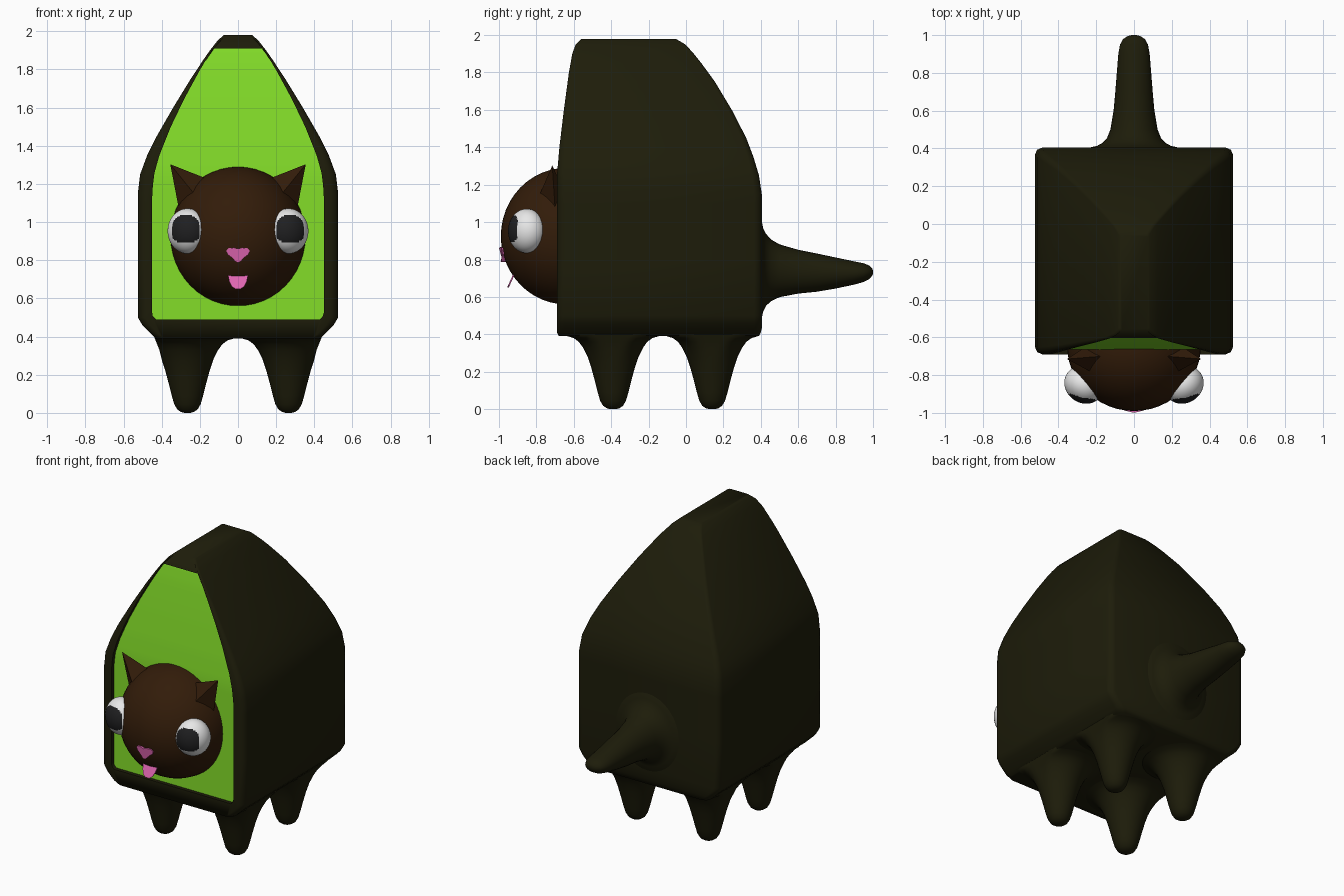
import bpy, bmesh, math

if "Cube" in bpy.data.objects:
    bpy.data.objects.remove(bpy.data.objects["Cube"])


def mat(name, rgb):
    m = bpy.data.materials.new(name)
    m.diffuse_color = (*rgb, 1)
    m.use_nodes = True
    m.node_tree.nodes["Principled BSDF"].inputs["Base Color"].default_value = m.diffuse_color
    return m


SKIN = mat("dark olive skin", (0.0125, 0.0118, 0.003))
GREEN = mat("bright green flesh", (0.23, 0.73, 0.022))
BROWN = mat("brown fur", (0.032, 0.0115, 0.0028))
WHITE = mat("eye white", (0.82, 0.82, 0.82))
BLACK = mat("pupil black", (0.014, 0.014, 0.015))
PINK = mat("pink", (0.74, 0.13, 0.44))


def lerp(table, z):
    """Linear lookup in a list of (z, value) pairs."""
    for (a, u), (b, v) in zip(table, table[1:]):
        if z <= b:
            return u + (v - u) * max(0, z - a) / (b - a)
    return table[-1][1]


def finish(bm, name, mats, angle=35):
    bmesh.ops.recalc_face_normals(bm, faces=bm.faces[:])
    me = bpy.data.meshes.new(name)
    bm.to_mesh(me)
    bm.free()
    for m in mats:
        me.materials.append(m)
    ob = bpy.data.objects.new(name, me)
    bpy.context.collection.objects.link(ob)
    if angle:
        bpy.ops.object.select_all(action='DESELECT')
        bpy.context.view_layer.objects.active = ob
        ob.select_set(True)
        bpy.ops.object.shade_smooth_by_angle(angle=math.radians(angle))
    return ob


def loft(name, rings, material):
    """Skin a list of closed point rings and cap both ends."""
    bm = bmesh.new()
    vs = [[bm.verts.new(p) for p in r] for r in rings]
    n = len(vs[0])
    for a, b in zip(vs, vs[1:]):
        for i in range(n):
            bm.faces.new((a[i], a[(i + 1) % n], b[(i + 1) % n], b[i]))
    bm.faces.new(vs[0])
    bm.faces.new(vs[-1])
    return finish(bm, name, [material], 60)


def ellipsoid(name, centre, radii, mats, seg=48, rule=None, turn=0):
    bm = bmesh.new()
    bmesh.ops.create_uvsphere(bm, u_segments=seg, v_segments=seg // 2, radius=1)
    for f in bm.faces:
        if rule and rule(f.calc_center_median()):
            f.material_index = 1
    for v in bm.verts:
        x, y, z = (c * r for c, r in zip(v.co, radii))
        v.co = (centre[0] + x * math.cos(turn) - y * math.sin(turn),
                centre[1] + x * math.sin(turn) + y * math.cos(turn), centre[2] + z)
    return finish(bm, name, mats)


def plate(name, pts, thick, material):
    """Thin plate from a front outline of (x, y, z) points."""
    bm = bmesh.new()
    f = bm.faces.new([bm.verts.new(p) for p in pts])
    ext = bmesh.ops.extrude_face_region(bm, geom=[f], use_keep_orig=True)
    for v in ext["geom"]:
        if isinstance(v, bmesh.types.BMVert):
            v.co.y += thick
    return finish(bm, name, [material], 0)


# Body: rounded box bulging upward to a narrow top, with a recessed front panel
WIDTH = [(0.39, 0.43), (0.42, 0.46), (0.45, 0.495), (0.50, 0.525), (1.15, 0.525),
         (1.25, 0.513), (1.35, 0.476), (1.45, 0.426), (1.6, 0.34), (1.75, 0.248),
         (1.85, 0.182), (1.9, 0.147), (1.95, 0.108), (1.98, 0.075)]
BACK = [(0.39, 0.39), (0.42, 0.405), (1.15, 0.405), (1.25, 0.39), (1.35, 0.36), (1.45, 0.322),
        (1.6, 0.245), (1.75, 0.155), (1.85, 0.082), (1.9, 0.042), (1.95, -0.003), (1.98, -0.055)]
FRONT = [(0.39, -0.68), (0.41, -0.69), (1.25, -0.69), (1.4, -0.677), (1.6, -0.653),
         (1.8, -0.626), (1.9, -0.608), (1.95, -0.59), (1.98, -0.56)]
PANEL = [(0.49, 0.43), (0.51, 0.45), (1.15, 0.45), (1.25, 0.44), (1.35, 0.412),
         (1.5, 0.352), (1.65, 0.28), (1.8, 0.198), (1.91, 0.132)]
ROUND = [(1.2, 0.04), (1.5, 0.025), (1.9, 0.012)]
LEVELS = [0.39, 0.41, 0.43, 0.46, 0.5, 0.8, 1.1, 1.15, 1.2, 1.25, 1.3, 1.35, 1.4,
          1.45, 1.52, 1.6, 1.68, 1.75, 1.8, 1.85, 1.9, 1.93, 1.95, 1.97, 1.98]


def body_half(z):
    w, yf, yb, r = (lerp(t, z) for t in (WIDTH, FRONT, BACK, ROUND))
    zi = 0.49 + (z - 0.39) * 1.42 / 1.59
    wi, yi = lerp(PANEL, zi), lerp(FRONT, zi)
    k = r * 0.3
    return [(wi, yi + 0.025, zi), (wi, yi, zi), (w - r, yf, z), (w - k, yf + k, z),
            (w, yf + r, z), (w, yb - r, z), (w - k, yb - k, z), (w - r, yb, z)]


bm = bmesh.new()
rows = []
for z in LEVELS:
    half = body_half(z)
    ring = half + [(-x, y, q) for x, y, q in reversed(half)]
    rows.append([bm.verts.new(p) for p in ring])
for a, b in zip(rows, rows[1:]):
    for i in range(15):
        bm.faces.new((a[i], a[i + 1], b[i + 1], b[i]))
    bm.faces.new((a[15], a[0], b[0], b[15])).material_index = 1
for r in (rows[0], rows[-1]):
    bm.faces.new(r[2:14])
    for i in (0, 1):
        bm.faces.new((r[i], r[i + 1], r[14 - i], r[15 - i]))
finish(bm, "body", [SKIN, GREEN], 60)

# Legs: flared rounded pegs melting into the underside
CIRCLE = [(math.cos(i * math.tau / 32), math.sin(i * math.tau / 32)) for i in range(32)]
LEG = [(0.0, 0.015), (0.005, 0.034), (0.018, 0.053), (0.045, 0.069), (0.09, 0.082),
       (0.15, 0.097), (0.22, 0.116), (0.28, 0.136), (0.33, 0.161), (0.36, 0.183),
       (0.38, 0.21), (0.392, 0.25), (0.42, 0.25)]
for side, s in (("left", -1), ("right", 1)):
    for end, y in (("front", -0.39), ("back", 0.14)):
        loft(f"{end}_{side}_leg",
             [[(s * min(0.265 + c * r, 0.40 + max(0, z - 0.3) * 0.4), y + d * r, z)
               for c, d in CIRCLE] for z, r in LEG], SKIN)

# Tail: flared at the back wall, narrowing to a rounded tip (y, half width, half height, z)
TAIL = [(0.39, 0.25, 0.28, 0.745), (0.406, 0.23, 0.255, 0.745), (0.413, 0.197, 0.222, 0.745),
        (0.428, 0.168, 0.192, 0.745), (0.455, 0.143, 0.165, 0.742), (0.5, 0.125, 0.141, 0.74),
        (0.6, 0.108, 0.117, 0.735), (0.7, 0.099, 0.102, 0.73), (0.8, 0.091, 0.083, 0.728),
        (0.9, 0.083, 0.062, 0.728), (0.95, 0.074, 0.05, 0.73), (0.98, 0.057, 0.036, 0.732),
        (0.995, 0.033, 0.02, 0.733), (1.0, 0.012, 0.008, 0.733)]
loft("tail", [[(c * w, y, z + d * h) for c, d in CIRCLE] for y, w, h, z in TAIL], SKIN)

# Head
ellipsoid("head", (0, -0.64, 0.925), (0.355, 0.35, 0.365), [BROWN], 48)


def pupil(s):
    """Rounded patch on the eye, pointing forward of the eye's outward turn."""
    def rule(c):
        az = math.degrees(math.atan2(s * c.x, -c.y))
        return ((az + 25) / 44) ** 4 + ((c.z - 0.1) / 0.57) ** 4 < 1.15
    return rule


# Ears and eyes
for side, s in (("left", -1), ("right", 1)):
    bm = bmesh.new()
    base = [(0.17, -0.70, 1.23), (0.215, -0.79, 1.13), (0.31, -0.70, 1.07), (0.24, -0.64, 1.14)]
    ring = [bm.verts.new((s * x, y, z)) for x, y, z in base]
    tip = bm.verts.new((s * 0.355, -0.715, 1.303))
    bm.faces.new(ring)
    for i in range(4):
        bm.faces.new((ring[i], ring[(i + 1) % 4], tip))
    finish(bm, f"{side}_ear", [BROWN], 0)

    ellipsoid(f"{side}_eye", (s * 0.265, -0.852, 0.953), (0.108, 0.095, 0.118),
              [WHITE, BLACK], 72, pupil(s), s * math.radians(35))

# Nose: small heart-shaped wedge
right = [(0.02, 0.866), (0.05, 0.864), (0.061, 0.85), (0.054, 0.83), (0.03, 0.812), (0.014, 0.793)]
nose = [(0, 0.86)] + right + [(0, 0.788)] + [(-x, z) for x, z in reversed(right)]
plate("nose", [(x, -1.0 + abs(x) * 0.25 + (0.866 - z) * 0.12, z) for x, z in nose], 0.035, PINK)

# Tongue: thin plate poking out and down
right = [(0.052, 0.72), (0.046, 0.69), (0.033, 0.663), (0.015, 0.65)]
tongue = right + [(-x, z) for x, z in reversed(right)]
plate("tongue", [(x, -0.925 - (0.72 - z) * 0.45, z) for x, z in tongue], 0.009, PINK)
